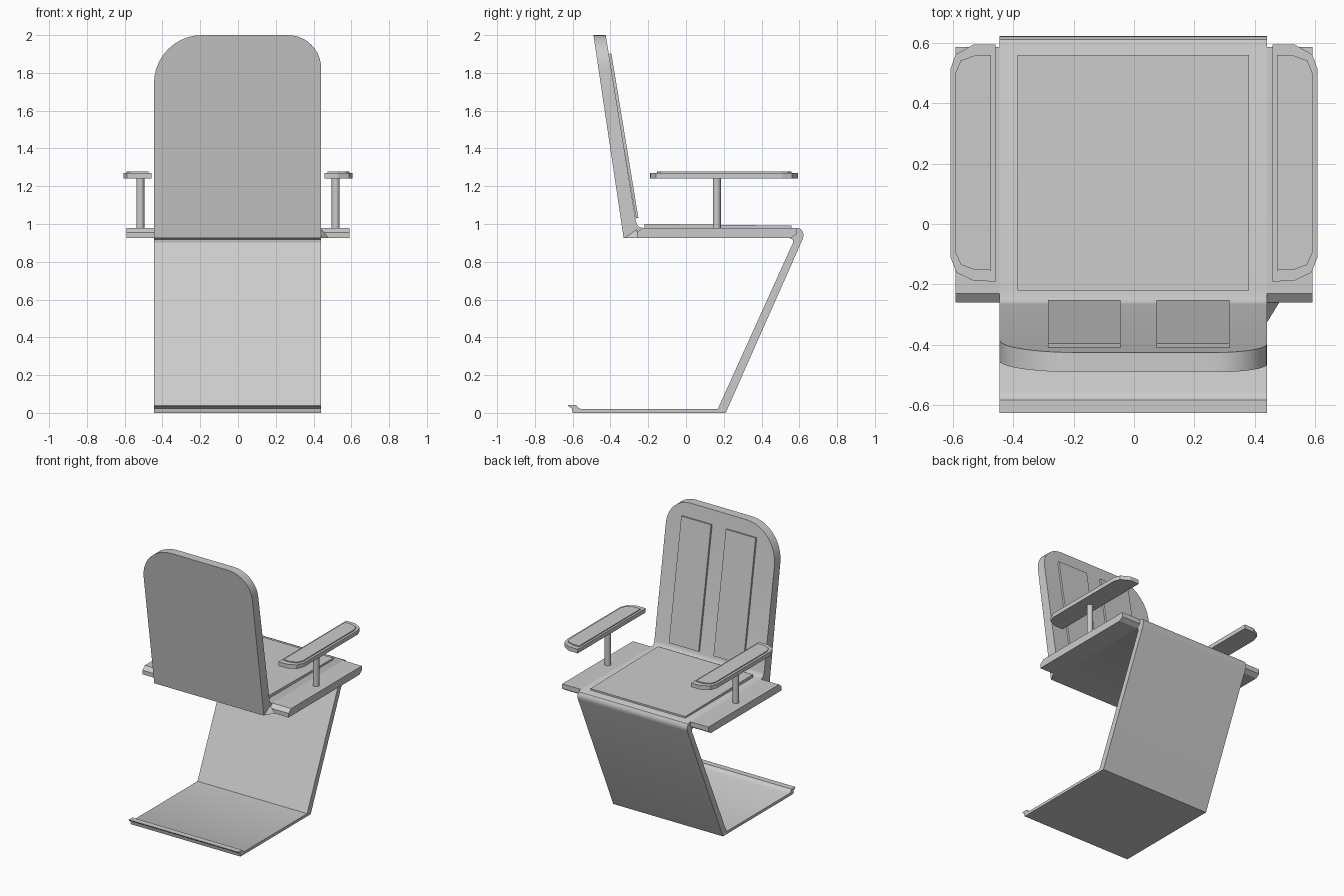
import bpy, bmesh, math
from mathutils import Vector

if "Cube" in bpy.data.objects:
    bpy.data.objects.remove(bpy.data.objects["Cube"])


def finish(name, bm, smooth=False):
    bmesh.ops.recalc_face_normals(bm, faces=bm.faces)
    me = bpy.data.meshes.new(name)
    bm.to_mesh(me)
    bm.free()
    ob = bpy.data.objects.new(name, me)
    bpy.context.collection.objects.link(ob)
    if smooth:
        bpy.ops.object.select_all(action='DESELECT')
        ob.select_set(True)
        bpy.context.view_layer.objects.active = ob
        bpy.ops.object.shade_smooth_by_angle(angle=math.radians(30))
    return ob


def prism(pts, axis, a, b):
    """Extrude a 2D outline from a to b; axis 'x' takes (y, z), axis 'z' takes (x, y)."""
    def place(p, t):
        return (t, p[0], p[1]) if axis == 'x' else (p[0], p[1], t)
    bm = bmesh.new()
    lo = [bm.verts.new(place(p, a)) for p in pts]
    hi = [bm.verts.new(place(p, b)) for p in pts]
    bm.faces.new(lo)
    bm.faces.new(hi)
    n = len(pts)
    for i in range(n):
        j = (i + 1) % n
        bm.faces.new((lo[i], lo[j], hi[j], hi[i]))
    return bm


# One bent sheet: foot, slanted leg, seat and backrest
X0, X1 = -0.445, 0.44
sheet = [(-0.6, 0), (0.21, 0), (0.618, 0.92), (0.622, 0.937), (0.62, 0.955),
         (0.61, 0.972), (0.592, 0.979), (-0.225, 0.979), (-0.245, 0.983),
         (-0.258, 0.995), (-0.265, 1.015), (-0.425, 2.0), (-0.49, 2.0),
         (-0.33, 0.925), (0.55, 0.925), (0.565, 0.918), (0.567, 0.902),
         (0.168, 0.02), (-0.555, 0.02), (-0.572, 0.028), (-0.582, 0.042),
         (-0.625, 0.042), (-0.622, 0.034), (-0.605, 0.024)]
bm = prism(sheet, 'x', X0, X1)
for x, radius in ((X0, 0.255), (X1, 0.175)):
    edges = [e for e in bm.edges
             if all(v.co.z > 1.99 and abs(v.co.x - x) < 1e-4 for v in e.verts)]
    bmesh.ops.bevel(bm, geom=edges, offset=radius, offset_type='OFFSET',
                    segments=10, profile=0.5, affect='EDGES', clamp_overlap=False)
finish("chair_sheet", bm, True)

# Seat cushion
cushion = [(-0.22, 0.975), (0.558, 0.975), (0.558, 0.991), (-0.22, 1.001)]
finish("seat_cushion", prism(cushion, 'x', -0.385, 0.38))

# Two back pads lying on the sloped backrest
pad = [(-0.265, 1.03), (-0.252, 1.032), (-0.395, 1.903), (-0.412, 1.9)]
for name, a, b in (("back_pad_left", -0.285, -0.045), ("back_pad_right", 0.075, 0.315)):
    finish(name, prism(pad, 'x', a, b))

# Side wings, posts, armrests and arm pads
wing = [(-0.26, 0.925), (0.555, 0.925), (0.585, 0.945), (0.585, 0.979),
        (-0.23, 0.979), (-0.26, 0.955)]
arm = [(0.458, -0.19), (0.53, -0.188), (0.587, -0.16), (0.607, -0.11),
       (0.607, 0.512), (0.59, 0.56), (0.53, 0.594), (0.458, 0.594)]
arm_pad = [(0.473, -0.153), (0.525, -0.152), (0.572, -0.135), (0.59, -0.095),
           (0.59, 0.5), (0.573, 0.54), (0.525, 0.558), (0.473, 0.558)]
for side, s in (("left", -1), ("right", 1)):
    inner = X0 if s < 0 else X1
    finish(f"seat_wing_{side}", prism(wing, 'x', inner, s * 0.59))
    for name, outline, z0, z1 in (("armrest", arm, 1.24, 1.27), ("arm_pad", arm_pad, 1.268, 1.277)):
        finish(f"{name}_{side}", prism([(s * x, y) for x, y in outline], 'z', z0, z1))
    ring = [(s * 0.517 + 0.021 * math.cos(k * math.tau / 20),
             0.163 + 0.021 * math.sin(k * math.tau / 20)) for k in range(20)]
    finish(f"arm_post_{side}", prism(ring, 'z', 0.975, 1.243), True)

# Small gusset behind the right wing
bm = bmesh.new()
for co in ((0.44, -0.325, 0.926), (0.48, -0.26, 0.926), (0.44, -0.26, 0.926), (0.44, -0.26, 0.972)):
    bm.verts.new(Vector(co))
bmesh.ops.convex_hull(bm, input=bm.verts)
finish("wing_gusset", bm)
